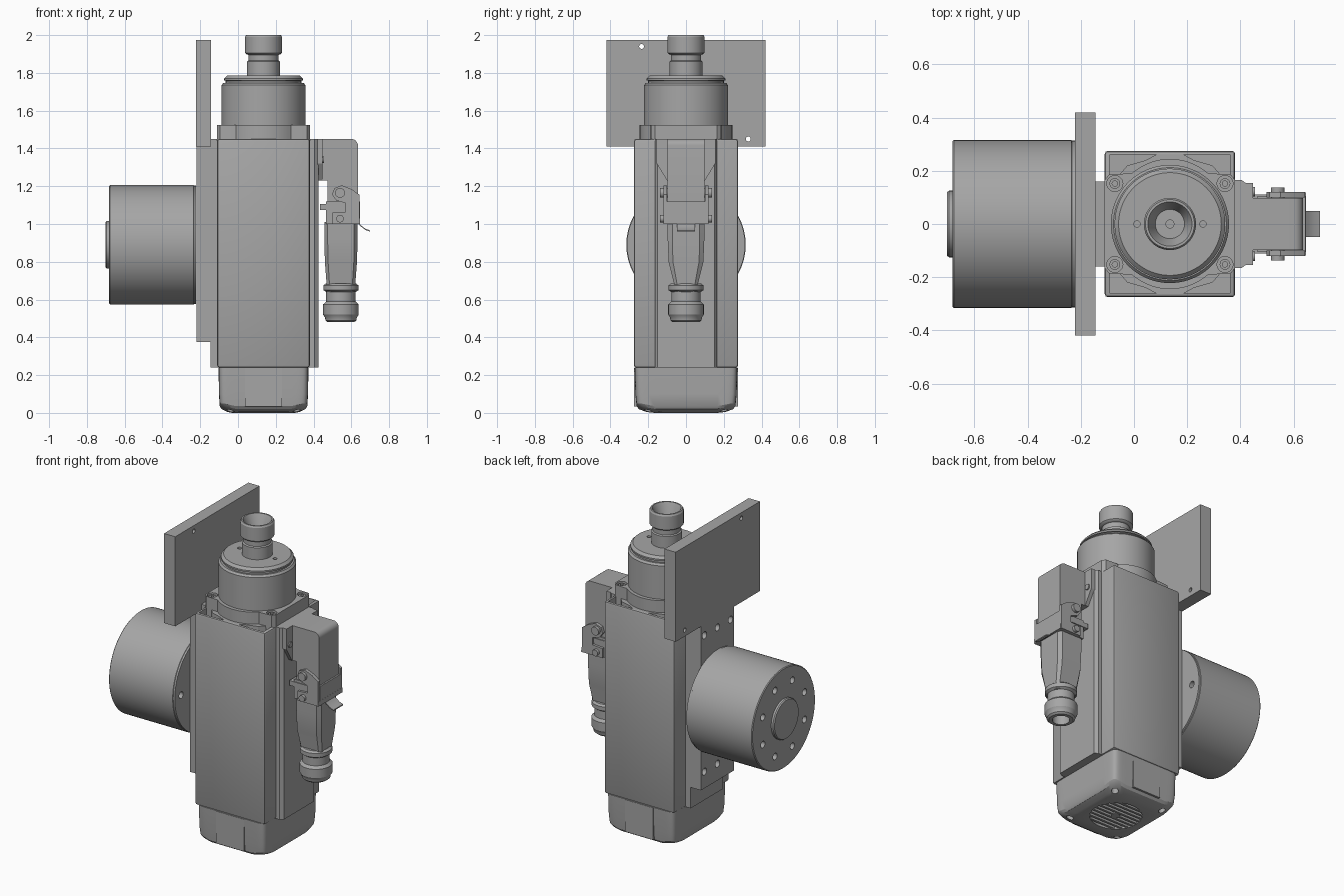
import bpy, bmesh
from math import sin, cos, pi, copysign
from mathutils import Vector

old = bpy.data.objects.get("Cube")
if old:
    bpy.data.objects.remove(old, do_unlink=True)

grey = bpy.data.materials.new("machine_grey")
grey.use_nodes = True
colour = (0.38, 0.38, 0.38, 1)
grey.diffuse_color = colour
grey.node_tree.nodes["Principled BSDF"].inputs["Base Color"].default_value = colour
parts = []
CX = 0.135          # spindle axis
MZ = 0.89           # motor axis height
PX = 0.545          # connector axis


def place(axis, u, v, w):
    return {"X": (w, u, v), "Y": (u, w, v), "Z": (u, v, w)}[axis]


def loft(name, loops, keep=True):
    """Skin a stack of equal-length point loops and cap both ends."""
    bm = bmesh.new()
    rows = [[bm.verts.new(p) for p in loop] for loop in loops]
    n = len(rows[0])
    for a, b in zip(rows, rows[1:]):
        for i in range(n):
            j = (i + 1) % n
            bm.faces.new((a[i], a[j], b[j], b[i]))
    bm.faces.new(rows[0])
    bm.faces.new(rows[-1])
    bmesh.ops.recalc_face_normals(bm, faces=bm.faces)
    mesh = bpy.data.meshes.new(name)
    bm.to_mesh(mesh)
    bm.free()
    mesh.materials.append(grey)
    ob = bpy.data.objects.new(name, mesh)
    bpy.context.collection.objects.link(ob)
    if keep:
        parts.append(ob)
    return ob


def prism(name, axis, pts, lo, hi, keep=True):
    return loft(name, [[place(axis, u, v, w) for u, v in pts] for w in (lo, hi)], keep)


def box(name, x, y, z, bevel=0):
    ob = prism(name, "Z", [(x[0], y[0]), (x[1], y[0]), (x[1], y[1]), (x[0], y[1])], *z)
    if bevel:
        use_modifier(ob, "BEVEL", width=bevel, segments=3)
    return ob


def turned(name, axis, centre, profile, segs=64, keep=True):
    """Revolved part; profile is (radius, position along the axis)."""
    ring = [(cos(2 * pi * i / segs), sin(2 * pi * i / segs)) for i in range(segs)]
    return loft(name, [[place(axis, centre[0] + r * c, centre[1] + r * s, w) for c, s in ring]
                       for r, w in profile], keep)


def use_modifier(ob, kind, **settings):
    mod = ob.modifiers.new("shape", kind)
    for key, value in settings.items():
        setattr(mod, key, value)
    bpy.ops.object.select_all(action="DESELECT")
    bpy.context.view_layer.objects.active = ob
    ob.select_set(True)
    bpy.ops.object.modifier_apply(modifier=mod.name)


def cut(ob, cutter):
    use_modifier(ob, "BOOLEAN", operation="DIFFERENCE", solver="EXACT", object=cutter)
    bpy.data.objects.remove(cutter, do_unlink=True)


def drill(ob, axis, centre, radius, lo, hi):
    cut(ob, turned("drill", axis, centre, [(radius, lo), (radius, hi)], 20, False))


def squircle(hx, hy, z, lift, power=0.14, n=80):
    """Rounded rectangle whose corners rise by lift."""
    loop = []
    for i in range(n):
        c, s = cos(2 * pi * (i + .5) / n), sin(2 * pi * (i + .5) / n)
        u, v = copysign(abs(c) ** power, c), copysign(abs(s) ** power, s)
        loop.append((CX + hx * u, hy * v, z + lift * (u * v) ** 2))
    return loop


# Main extruded housing with open corner pockets
body = box("spindle_housing", (-.11, .38), (-.275, .275), (.24, 1.45))
use_modifier(body, "BEVEL", width=.012, segments=2)
pocket = [(-.225, .262), (-.05, .262), (-.09, .24), (-.16, .22), (-.19, .185), (-.225, .185)]
for sx in (-1, 1):
    for sy in (-1, 1):
        cut(body, prism("pocket", "Z", [(CX + sx * u, sy * v) for u, v in pocket], 1.3, 1.5, False))

# Side rails and mounting plates
prism("connector_rail", "Z", [(.37, -.165), (.405, -.165), (.425, -.15),
                              (.425, .15), (.405, .165), (.37, .165)], .24, 1.45)
box("mount_rail", (-.145, -.1), (-.16, .16), (.24, 1.45))
mount = box("mounting_plate", (-.22, -.144), (-.165, .165), (.375, 1.42))
for y in (-.13, 0, .13):
    for z in (.48, 1.34):
        drill(mount, "X", (y, z), .022, -.25, -.17)
upright = box("upright_plate", (-.222, -.144), (-.42, .42), (1.41, 1.975))
drill(upright, "X", (-.235, 1.94), .013, -.3, 0)
drill(upright, "X", (.33, 1.45), .013, -.3, 0)

# Round side motor
motor = turned("motor", "X", (0, MZ), [(.311, -.682), (.316, -.677), (.316, -.235),
                                       (.313, -.233), (.313, -.222)], 96)
for i in range(8):
    a = pi * (i + .5) / 4
    drill(motor, "X", (.225 * cos(a), MZ + .225 * sin(a)), .021, -.72, -.64)
for y in (-.25, .25):
    drill(motor, "X", (y, MZ), .021, -.26, -.2)
turned("motor_boss", "X", (0, MZ), [(.125, -.67), (.125, -.695), (.12, -.702)])

# Domed rear cap with vent grille
cap = loft("rear_cap", [squircle(.238, .272, .24, 0), squircle(.236, .268, .1, 0),
                        squircle(.232, .262, .022, .035), squircle(.222, .25, .008, .03),
                        squircle(.19, .21, .0, .012), squircle(.165, .165, .0, 0)])
cut(cap, turned("vent_cut", "Z", (CX, 0), [(.15, -.05), (.15, .035)], 48, False))
for sx in (-1, 1):
    for sy in (-1, 1):
        drill(cap, "Z", (CX + sx * .175, sy * .2), .02, -.05, .05)
for i in range(-4, 5):
    y = i * .031
    half = (.151 ** 2 - y * y) ** .5
    box("vent_bar", (CX - half, CX + half), (y - .007, y + .007), (.002, .036))
turned("vent_hub", "Z", (CX, 0), [(.025, .001), (.025, .036)], 24)
for side in (-1, 1):
    box("cap_panel", (.037, .233), sorted((side * .25, side * .274)), (.035, .237))

# Front flange: rectangle merged with a disc
arc = [(.245 * cos(a), .245 * sin(a)) for a in [pi * (.25 + i / 32) for i in range(17)]]
half = [(.245, .165), (.23, .185)] + [(u * .93, max(v, .19)) for u, v in arc] + [(-.23, .185), (-.245, .165)]
outline = half + [(-u, -v) for u, v in half]
flange = prism("front_flange", "Z", [(CX + u, v) for u, v in outline], 1.44, 1.525)
for sx in (-1, 1):
    for sy in (-1, 1):
        spot = (CX + sx * .207, sy * .152)
        drill(flange, "Z", spot, .03, 1.495, 1.56)
        turned("flange_screw", "Z", spot, [(.02, 1.48), (.02, 1.518), (.01, 1.518), (.01, 1.505)], 20)

# Spindle nose, shaft and collet nut
nose = turned("spindle_nose", "Z", (CX, 0), [
    (.222, 1.5), (.222, 1.735), (.212, 1.747), (.2, 1.747), (.2, 1.758),
    (.208, 1.76), (.208, 1.77), (.193, 1.785), (.1, 1.785)], 96)
for sx in (-1, 1):
    drill(nose, "Z", (CX + sx * .124, 0), .012, 1.75, 1.8)
turned("shaft", "Z", (CX, 0), [(.088, 1.77), (.088, 1.86), (.08, 1.865), (.08, 1.91)])
turned("collet_nut", "Z", (CX, 0), [
    (.08, 1.895), (.092, 1.9), (.098, 1.906), (.098, 1.99), (.092, 2.0), (.083, 2.0),
    (.076, 1.985), (.055, 1.93), (.015, 1.93), (.015, 1.9)])

# Connector socket
prism("socket_base", "X", [(-.155, 1.45), (-.155, 1.32), (-.1, 1.23), (.1, 1.23),
                           (.155, 1.32), (.155, 1.45)], .42, .448)
for side in (-1, 1):
    turned("base_screw", "X", (side * .122, 1.34), [(.018, .44), (.018, .455)], 20)
corner = [(.6 + .035 * sin(i * pi / 12), 1.415 + .035 * cos(i * pi / 12)) for i in range(7)]
prism("socket_housing", "Y", [(.44, 1.45)] + corner +
      [(.635, 1.1), (.475, 1.1), (.475, 1.23), (.44, 1.23)], -.097, .097)
box("socket_collar", (.435, .57), (-.11, .11), (1.075, 1.105))
box("socket_lip", (.465, .645), (-.105, .105), (1.0, 1.12))

# Plug hood tapering into the cable gland
hood = [(.088, .097, 1.01), (.088, .097, .92), (.085, .092, .8), (.075, .06, .67), (.075, .06, .64)]
loft("plug_hood", [[(PX + u * hx, v * hy, z) for u, v in
                    [(-1, -.75), (-.8, -1), (.8, -1), (1, -.75),
                     (1, .75), (.8, 1), (-.8, 1), (-1, .75)]] for hx, hy, z in hood])
turned("cable_gland", "Z", (PX, 0), [
    (.08, .685), (.093, .675), (.093, .65), (.078, .64), (.078, .59), (.094, .575),
    (.094, .52), (.084, .505), (.082, .49), (.07, .48), (.05, .48), (.05, .55)], 40)

# Locking lever with pivot pins and pull tab
lever = [(.5, 1.0), (.643, 1.0), (.643, 1.155), (.6, 1.185), (.55, 1.205), (.51, 1.19),
         (.498, 1.155), (.52, 1.125), (.57, 1.11), (.57, 1.065), (.5, 1.06)]
for side in (-1, 1):
    prism("lever_side", "Y", lever, side * .1, side * .12)
    for z, r in ((1.165, .026), (1.028, .02)):
        turned("lever_pin", "Y", (.54, z), [(r, side * .09), (r, side * .138)], 24)
box("lever_bridge", (.6, .646), (-.118, .118), (1.0, 1.03))
tab = [(.635, 1.008), (.655, .99), (.675, .975), (.7, .966)]
prism("lever_tab", "Y", tab + [(x, z - .007) for x, z in reversed(tab)], -.048, .048)

# Smooth the rounded surfaces, keeping edges sharp
bpy.ops.object.select_all(action="DESELECT")
for ob in parts:
    ob.select_set(True)
bpy.context.view_layer.objects.active = parts[0]
bpy.ops.object.shade_smooth_by_angle(angle=pi / 6)
